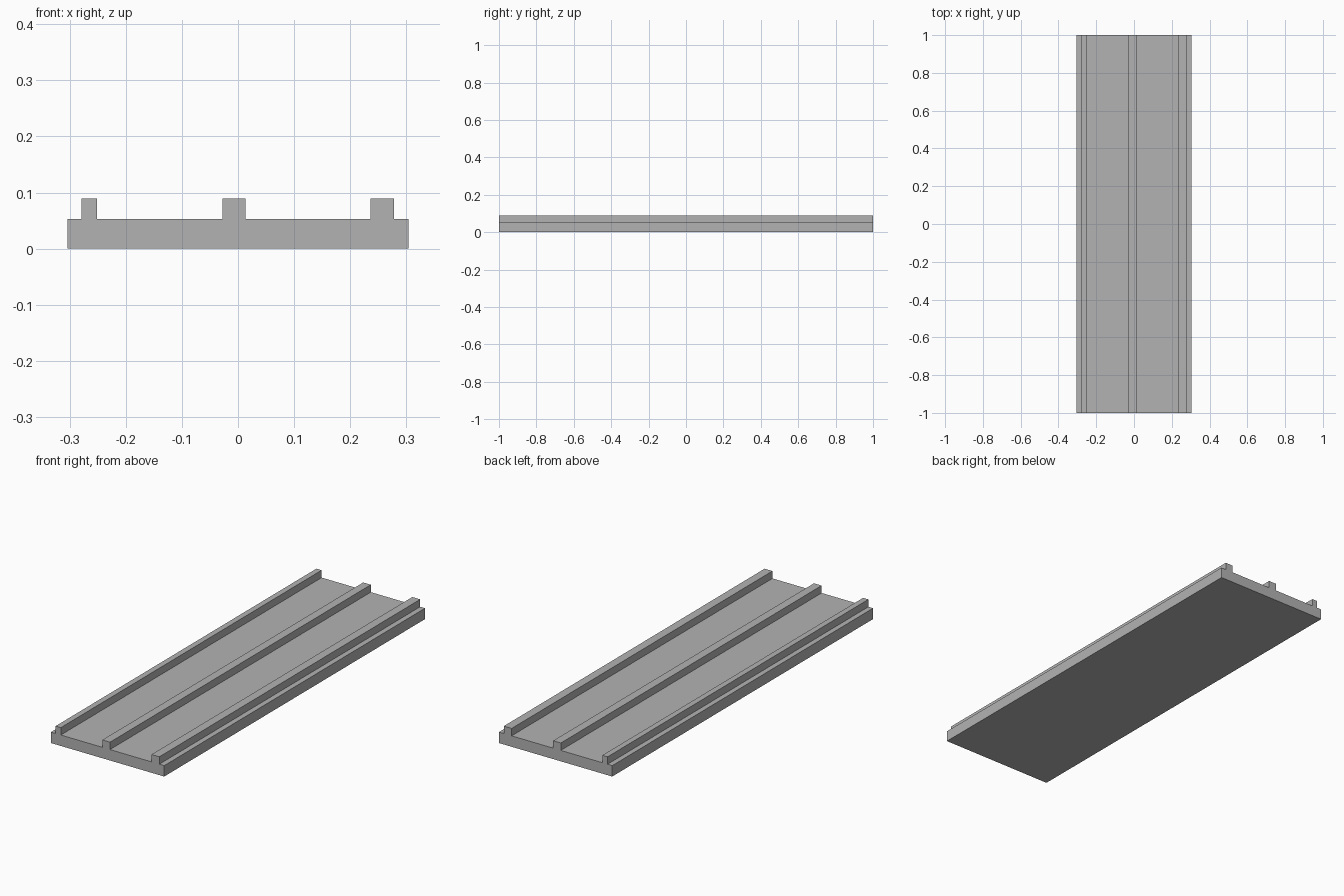
import bpy
import bmesh

cube = bpy.data.objects.get("Cube")
if cube:
    bpy.data.objects.remove(cube, do_unlink=True)

HALF_WIDTH, HALF_LENGTH = 0.304, 1.0
BASE_TOP, RAIL_TOP = 0.053, 0.089
RAILS = [(-0.279, -0.251), (-0.028, 0.013), (0.236, 0.278)]

grey = bpy.data.materials.new("plain grey")
grey.use_nodes = True
colour = (0.45, 0.45, 0.45, 1)
grey.diffuse_color = colour
grey.node_tree.nodes["Principled BSDF"].inputs["Base Color"].default_value = colour

# Cross-section: flat base with three raised rails
profile = [(-HALF_WIDTH, 0), (-HALF_WIDTH, BASE_TOP)]
for left, right in RAILS:
    profile += [(left, BASE_TOP), (left, RAIL_TOP), (right, RAIL_TOP), (right, BASE_TOP)]
profile += [(HALF_WIDTH, BASE_TOP), (HALF_WIDTH, 0)]

# Extrude the section along the full length
bm = bmesh.new()
face = bm.faces.new([bm.verts.new((x, -HALF_LENGTH, z)) for x, z in profile])
result = bmesh.ops.extrude_face_region(bm, geom=[face], use_keep_orig=True)
moved = [v for v in result["geom"] if isinstance(v, bmesh.types.BMVert)]
bmesh.ops.translate(bm, verts=moved, vec=(0, 2 * HALF_LENGTH, 0))
bmesh.ops.recalc_face_normals(bm, faces=bm.faces)

mesh = bpy.data.meshes.new("railed_panel")
bm.to_mesh(mesh)
bm.free()
mesh.materials.append(grey)
panel = bpy.data.objects.new("railed_panel", mesh)
bpy.context.collection.objects.link(panel)
